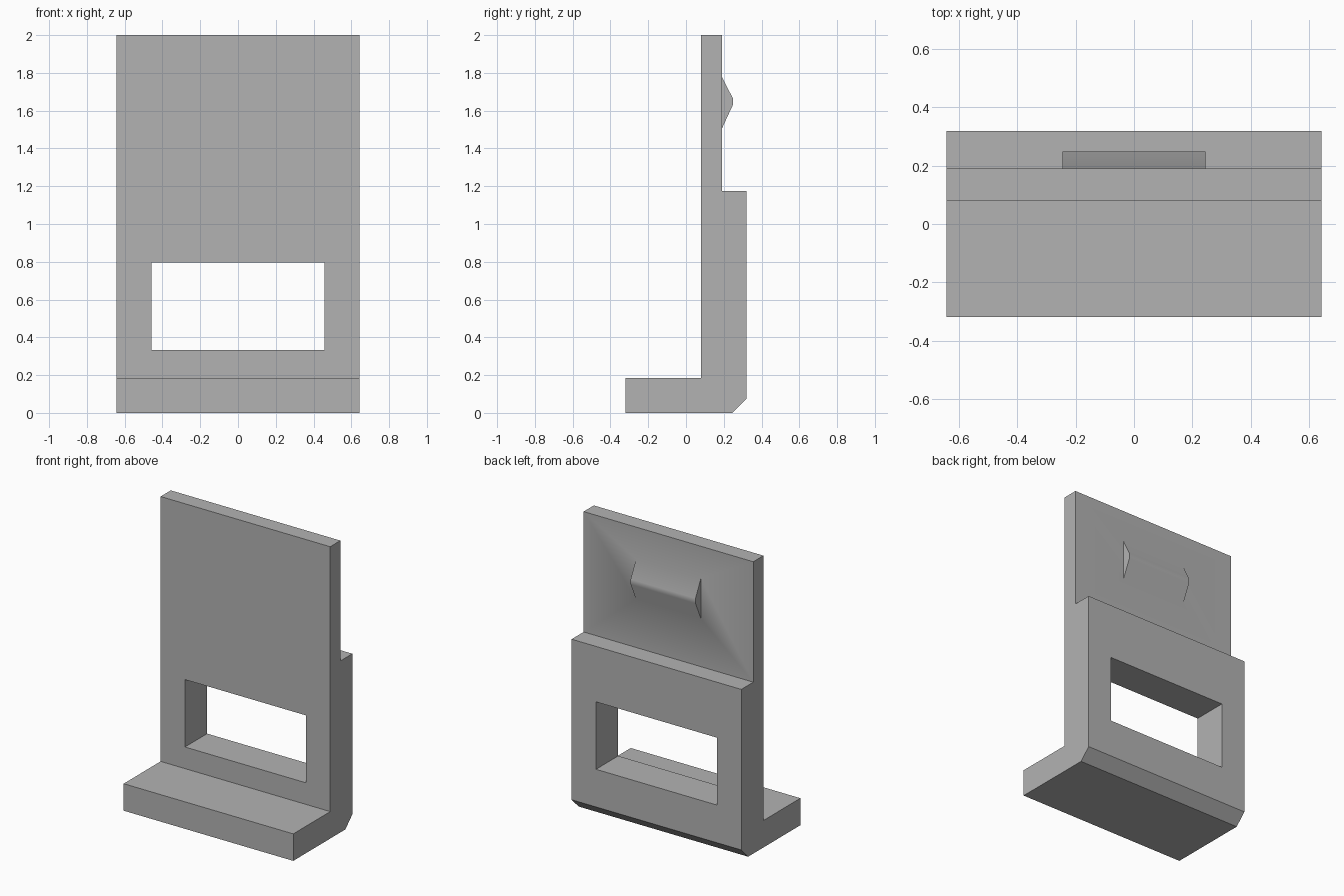
import bpy, bmesh, math

cube = bpy.data.objects.get("Cube")
if cube:
    bpy.data.objects.remove(cube, do_unlink=True)

grey = bpy.data.materials.new("plain grey")
grey.use_nodes = True
colour = (0.45, 0.45, 0.45, 1)
grey.diffuse_color = colour
grey.node_tree.nodes["Principled BSDF"].inputs["Base Color"].default_value = colour


def extrude_profile(name, profile, half_width):
    """Sweep a (y, z) outline along x, centred on x = 0."""
    bm = bmesh.new()
    face = bm.faces.new([bm.verts.new((-half_width, y, z)) for y, z in profile])
    swept = bmesh.ops.extrude_face_region(bm, geom=[face])["geom"]
    verts = [v for v in swept if isinstance(v, bmesh.types.BMVert)]
    bmesh.ops.translate(bm, verts=verts, vec=(2 * half_width, 0, 0))
    bmesh.ops.recalc_face_normals(bm, faces=bm.faces)
    mesh = bpy.data.meshes.new(name)
    bm.to_mesh(mesh)
    bm.free()
    mesh.materials.append(grey)
    obj = bpy.data.objects.new(name, mesh)
    bpy.context.collection.objects.link(obj)
    return obj


def combine(target, tool, operation):
    """Apply a boolean, then discard the tool object."""
    tool.hide_render = True
    mod = target.modifiers.new(operation, 'BOOLEAN')
    mod.operation, mod.object, mod.solver = operation, tool, 'EXACT'
    bpy.context.view_layer.objects.active = target
    bpy.ops.object.modifier_apply(modifier=mod.name)
    bpy.data.objects.remove(tool, do_unlink=True)


# Upright panel with thick lower back, front foot and bevelled heel
body = extrude_profile("stand_body", [
    (-0.32, 0), (0.245, 0), (0.32, 0.075), (0.32, 1.175), (0.19, 1.175),
    (0.19, 2), (0.08, 2), (0.08, 0.185), (-0.32, 0.185)], 0.643)

# Rectangular window through the lower panel
window = extrude_profile("window_cutter", [
    (0, 0.333), (0.5, 0.333), (0.5, 0.795), (0, 0.795)], 0.458)
combine(body, window, 'DIFFERENCE')

# Soft grip ridge blended into the upper back
ridge = extrude_profile("grip_ridge", [
    (0.15, 1.505), (0.19, 1.505), (0.248, 1.63), (0.248, 1.665),
    (0.19, 1.78), (0.15, 1.78)], 0.246)
combine(body, ridge, 'UNION')

bpy.ops.object.select_all(action='DESELECT')
body.select_set(True)
bpy.context.view_layer.objects.active = body
bpy.ops.object.shade_smooth_by_angle(angle=math.radians(35))
